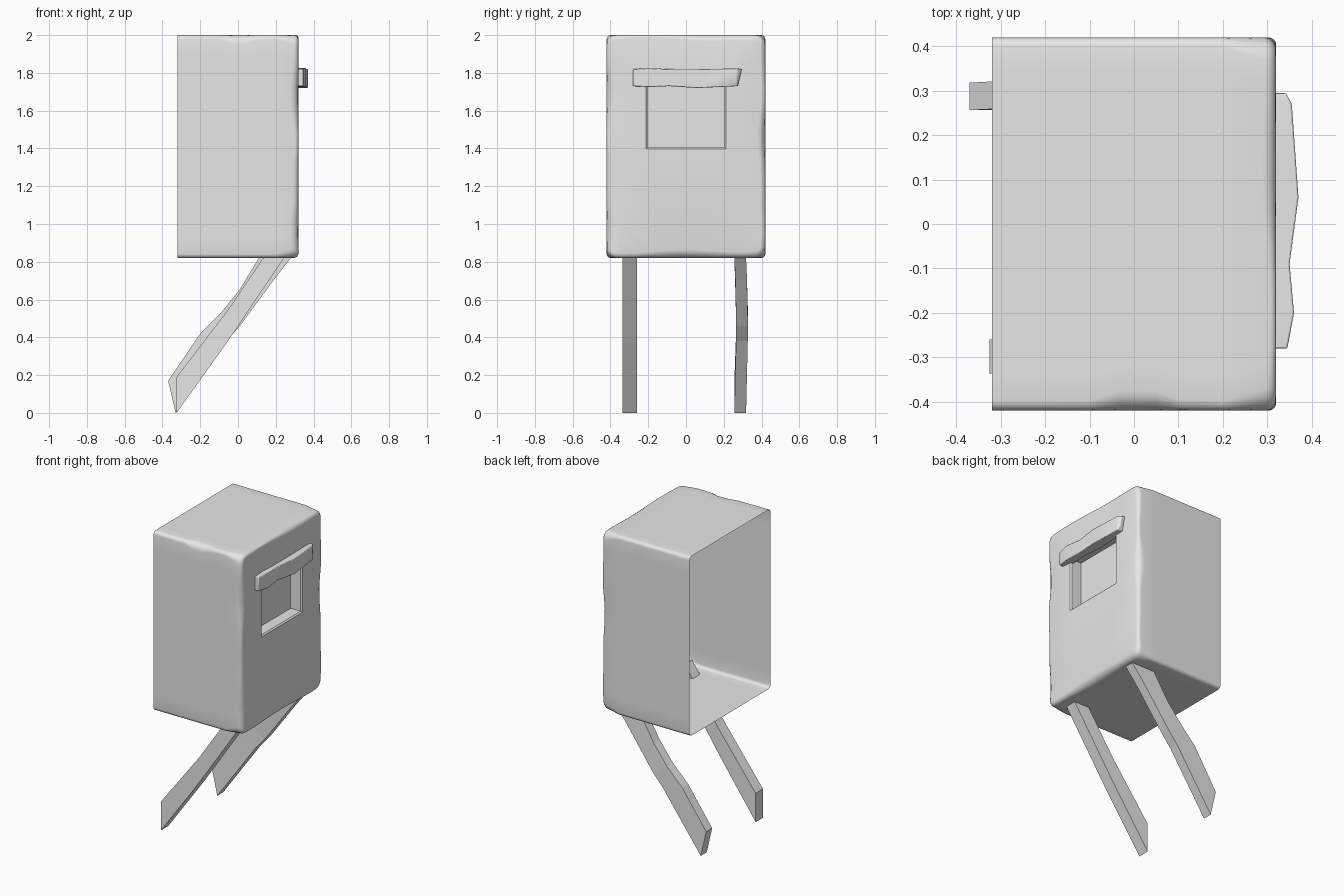
import bpy, bmesh, math
from mathutils import Vector

if "Cube" in bpy.data.objects:
    bpy.data.objects.remove(bpy.data.objects["Cube"], do_unlink=True)

grey = bpy.data.materials.new("plain_grey")
grey.use_nodes = True
grey.diffuse_color = (0.8, 0.8, 0.8, 1)
grey.node_tree.nodes["Principled BSDF"].inputs["Base Color"].default_value = (0.8, 0.8, 0.8, 1)


def loft(bm, rings, start=False, end=False):
    """Skin a list of closed rings, optionally capping the ends."""
    rows = [[bm.verts.new(p) for p in ring] for ring in rings]
    n = len(rows[0])
    for a, b in zip(rows, rows[1:]):
        for j in range(n):
            k = (j + 1) % n
            bm.faces.new((a[j], a[k], b[k], b[j]))
    if start:
        bm.faces.new(rows[0][::-1])
    if end:
        bm.faces.new(rows[-1])


def finish(name, bm, smooth=None):
    mesh = bpy.data.meshes.new(name)
    bm.to_mesh(mesh)
    bm.free()
    mesh.materials.append(grey)
    obj = bpy.data.objects.new(name, mesh)
    bpy.context.collection.objects.link(obj)
    if smooth:
        bpy.ops.object.select_all(action='DESELECT')
        obj.select_set(True)
        bpy.context.view_layer.objects.active = obj
        bpy.ops.object.shade_smooth_by_angle(angle=math.radians(smooth))
    return obj


# Box shell: open back, worn rounded front edge, sunken window
HALF_W, BOTTOM, TOP, FRONT, BACK = 0.42, 0.82, 2.0, 0.32, -0.32


def outline(radii, arc=4, side=14):
    """Rounded rectangle as (y, z, normal) running counter-clockwise."""
    signs = [(1, -1), (1, 1), (-1, 1), (-1, -1)]
    pts = []
    for c, ((sy, sz), r) in enumerate(zip(signs, radii)):
        cy = sy * (HALF_W - r)
        cz = (TOP - r) if sz > 0 else (BOTTOM + r)
        for i in range(arc + 1):
            t = math.radians(-90 + 90 * c + 90 * i / arc)
            nrm = Vector((math.cos(t), math.sin(t)))
            pts.append((Vector((cy, cz)) + nrm * r, nrm))
    full = []
    for i, (p, nrm) in enumerate(pts):
        full.append((p, nrm))
        if i % (arc + 1) == arc:
            q = pts[(i + 1) % len(pts)][0]
            full += [(p.lerp(q, s / side), nrm) for s in range(1, side)]
    return full


def wear(p):
    wave = math.sin(9 * p.y + 3 * p.x) + 0.6 * math.sin(17 * p.y - 11 * p.x)
    return min(0.046, max(0.014, 0.03 + 0.011 * wave))


rings = []
for x in (BACK, -0.1, -0.03, 0.05, 0.1, 0.2):
    chip = 0.035 * math.exp(-((x - 0.01) / 0.06) ** 2)
    rings.append([(x, p.x, p.y) for p, n in outline((0.022, 0.022, 0.022 + chip, 0.022))])
front_outline = outline((0.055, 0.05, 0.05, 0.05))
for step in range(5):
    a = math.radians(90 * step / 4)
    ring = []
    for p, n in front_outline:
        w = wear(p)
        q = p - n * w * (1 - math.cos(a))
        ring.append((FRONT - w * (1 - math.sin(a)), q.x, q.y))
    rings.append(ring)

bm = bmesh.new()
loft(bm, rings)


def window(x, grow):
    lo, hi, b, t = -0.205 - grow, 0.205 + grow, 1.405 - grow, 1.75 + grow
    return [(x, lo, b), (x, hi, b), (x, hi, t), (x, lo, t)]


loft(bm, [window(FRONT, 0.008), window(FRONT - 0.008, 0), window(FRONT - 0.08, 0)], end=True)
rim = [e for e in bm.edges if e.is_boundary and all(v.co.x > FRONT - 0.0005 for v in e.verts)]
fill = bmesh.ops.triangle_fill(bm, edges=rim, use_beauty=True, normal=(1, 0, 0))
for f in fill["geom"]:
    if isinstance(f, bmesh.types.BMFace):
        f.normal_update()
        if f.normal.x < 0:
            f.normal_flip()
finish("box_shell", bm, 40)

# Window hood: uneven bar, sections are (y, front x, bottom z, top z)
hood = [(-0.28, 0.345, 1.73, 1.82), (-0.2, 0.36, 1.725, 1.825), (-0.09, 0.35, 1.73, 1.82),
        (0.06, 0.37, 1.72, 1.82), (0.27, 0.355, 1.73, 1.823), (0.295, 0.342, 1.735, 1.82)]
bm = bmesh.new()
loft(bm, [[(0.3, y - (0.02 if y > 0.28 else 0), lo), (x, y - (0.02 if y > 0.28 else 0), lo),
           (x, y, hi), (0.3, y, hi)] for y, x, lo, hi in hood], True, True)
bmesh.ops.recalc_face_normals(bm, faces=bm.faces)
hood_obj = finish("window_hood", bm, 40)
bevel = hood_obj.modifiers.new("soft_edges", 'BEVEL')
bevel.width = 0.01
bevel.segments = 2
bevel.limit_method = 'ANGLE'


# Slanted legs: sections are (upper x, upper z, lower x, lower z, centre y)
def leg(name, sections, half):
    bm = bmesh.new()
    loft(bm, [[(ux, y - half, uz), (ux, y + half, uz), (lx, y + half, lz), (lx, y - half, lz)]
              for ux, uz, lx, lz, y in sections], True, True)
    bmesh.ops.recalc_face_normals(bm, faces=bm.faces)
    finish(name, bm)


leg("right_leg", [(-0.325, 0.19, -0.325, 0, -0.298), (-0.05, 0.55, -0.06, 0.37, -0.298),
                  (0.12, 0.8, 0.23, 0.8, -0.298), (0.19, 0.9, 0.27, 0.86, -0.298)], 0.038)
leg("left_leg", [(-0.37, 0.17, -0.33, 0, 0.287), (-0.2, 0.42, -0.06, 0.38, 0.296),
                 (-0.09, 0.53, 0.01, 0.46, 0.297), (0.01, 0.655, 0.19, 0.705, 0.292),
                 (0.11, 0.82, 0.28, 0.82, 0.287), (0.18, 0.91, 0.29, 0.86, 0.287)], 0.031)
